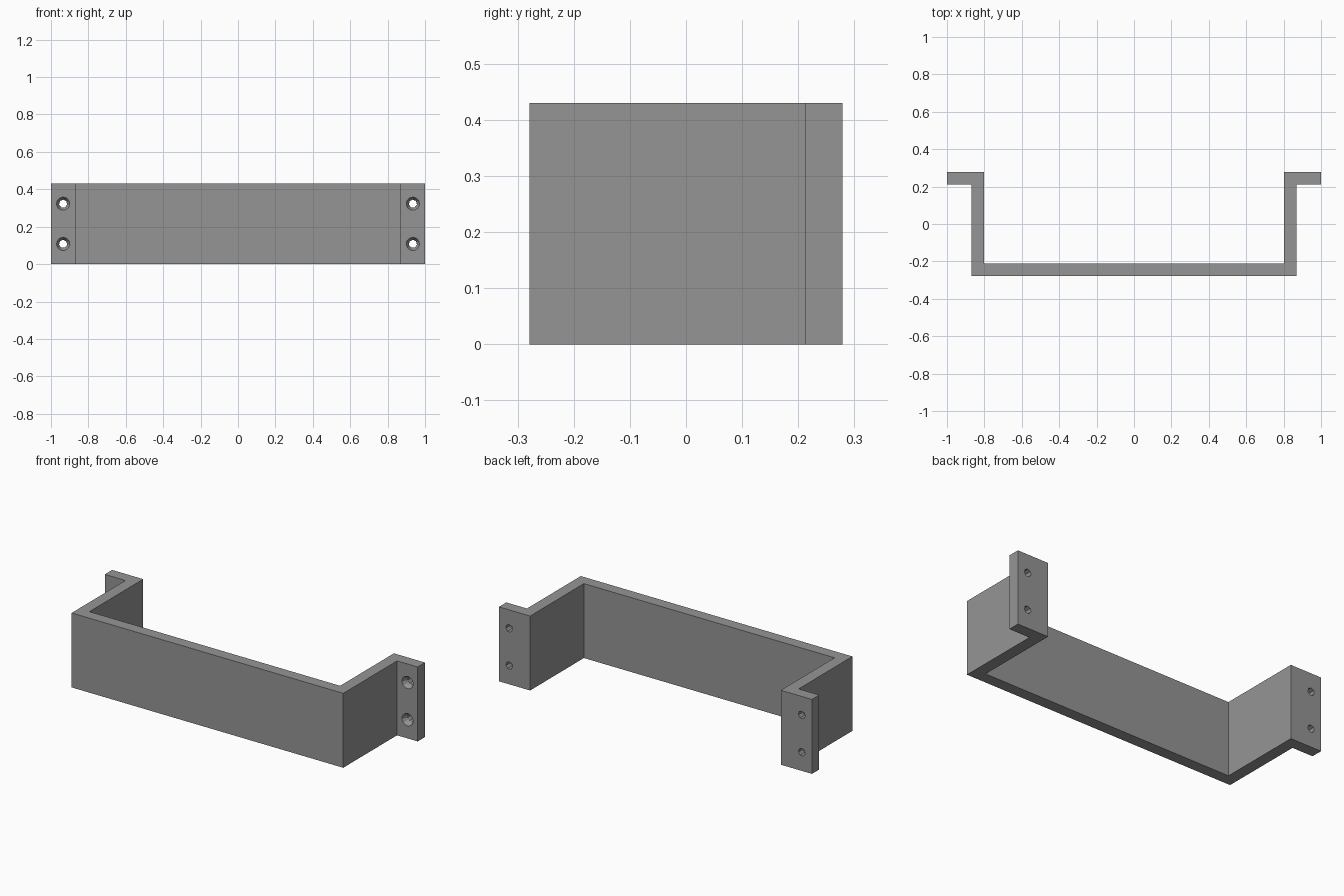
import bpy, bmesh, math
from mathutils import Matrix, Vector

if "Cube" in bpy.data.objects:
    bpy.data.objects.remove(bpy.data.objects["Cube"])

H = 0.43          # bracket height
T = 0.067         # wall thickness
Y = 0.279         # half depth
LEG = 0.868       # outer face of the legs

grey = bpy.data.materials.new("plain grey")
grey.diffuse_color = (0.30, 0.30, 0.30, 1)
grey.use_nodes = True
grey.node_tree.nodes["Principled BSDF"].inputs["Base Color"].default_value = grey.diffuse_color


def make_object(name, bm):
    bmesh.ops.recalc_face_normals(bm, faces=bm.faces)
    mesh = bpy.data.meshes.new(name)
    bm.to_mesh(mesh)
    bm.free()
    mesh.materials.append(grey)
    obj = bpy.data.objects.new(name, mesh)
    bpy.context.collection.objects.link(obj)
    return obj


# Bracket: one hat-shaped profile extruded upwards
half = [(LEG, -Y), (LEG, Y - T), (1, Y - T), (1, Y), (LEG - T, Y), (LEG - T, -Y + T)]
profile = half + [(-x, y) for x, y in reversed(half)]
bm = bmesh.new()
base = bm.faces.new([bm.verts.new((x, y, 0)) for x, y in profile])
top = bmesh.ops.extrude_face_region(bm, geom=[base])["geom"]
bmesh.ops.translate(bm, vec=(0, 0, H), verts=[v for v in top if isinstance(v, bmesh.types.BMVert)])
bracket = make_object("bracket", bm)

# Screw holes: straight bore plus a countersink opening to the front
def cone(bm, sides, r_front, r_back, y_front, y_back, x, z):
    # rotated so that one corner of the bore points up
    turn = Matrix.Rotation(math.pi / 2, 4, "X")
    ends = []
    for r, y in ((r_front, y_front), (r_back, y_back)):
        ring = []
        for i in range(sides):
            a = math.pi / 2 + 2 * math.pi * i / sides
            ring.append(bm.verts.new((x + r * math.cos(a), y, z + r * math.sin(a))))
        ends.append(ring)
    front, back = ends
    bm.faces.new(front)
    bm.faces.new(list(reversed(back)))
    for i in range(sides):
        j = (i + 1) % sides
        bm.faces.new((front[i], back[i], back[j], front[j]))


def cut_holes(name, sides, r_front, r_back, y_front, y_back):
    bm = bmesh.new()
    for x in (-0.935, 0.935):
        for z in (0.108, 0.323):
            cone(bm, sides, r_front, r_back, y_front, y_back, x, z)
    cutter = make_object(name, bm)
    cutter.hide_render = True
    cutter.hide_viewport = True
    mod = bracket.modifiers.new(name, "BOOLEAN")
    mod.operation = "DIFFERENCE"
    mod.solver = "EXACT"
    mod.object = cutter


flange = Y - T
cut_holes("bore_cutter", 7, 0.022, 0.022, flange - 0.05, Y + 0.05)
cut_holes("countersink_cutter", 11, 0.041, 0.021, flange - 0.01, flange + 0.03)
